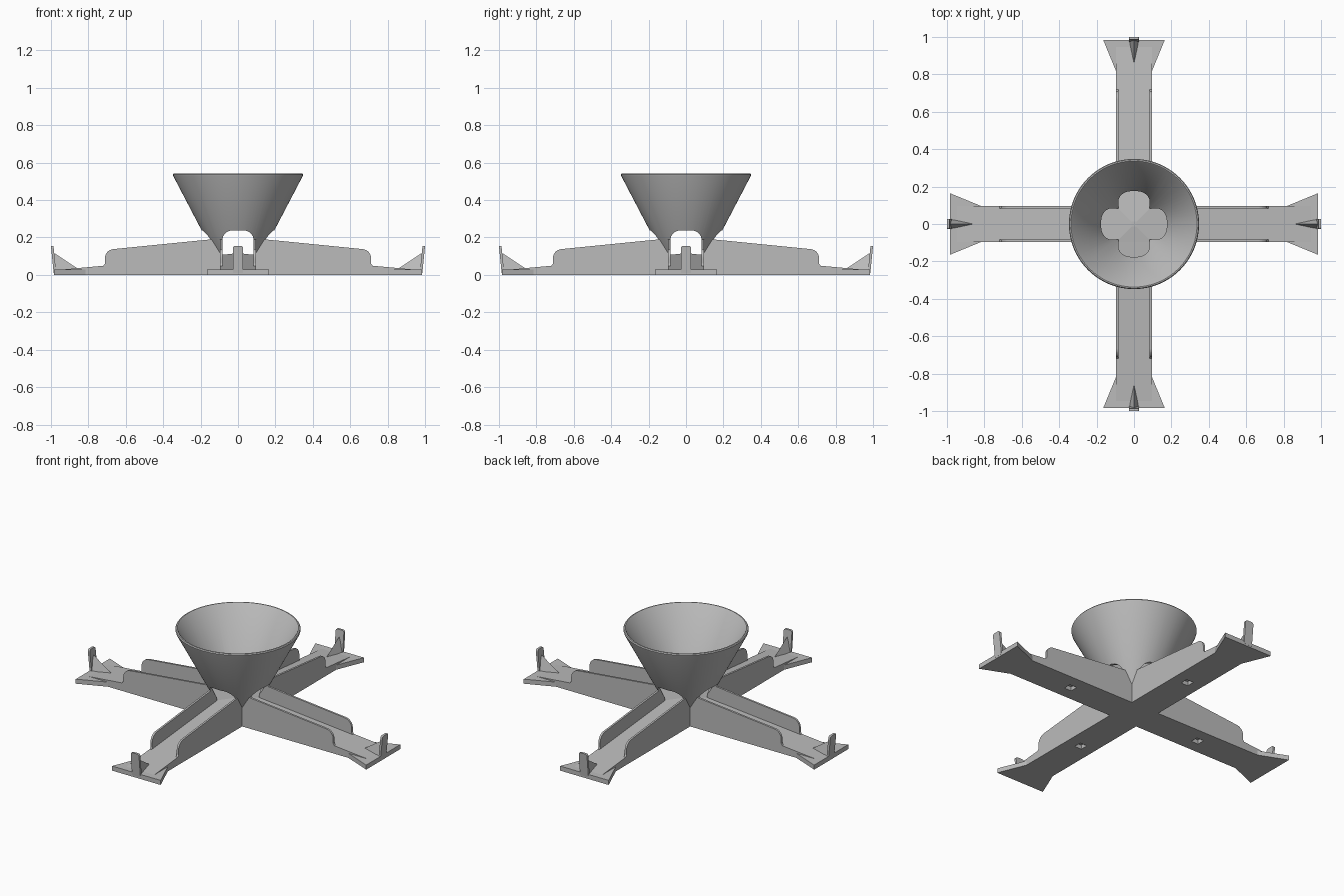
import bpy, bmesh, math
from mathutils import Matrix, Vector

cube = bpy.data.objects.get("Cube")
if cube:
    bpy.data.objects.remove(cube)

grey = bpy.data.materials.new("plain grey")
grey.use_nodes = True
COLOUR = (0.5, 0.5, 0.5, 1)
grey.diffuse_color = COLOUR
grey.node_tree.nodes["Principled BSDF"].inputs["Base Color"].default_value = COLOUR

HALF = 0.095      # half width of an arm
WALL = 0.012      # guide wall thickness
END = 0.985       # outer end of an arm


def floor_z(x):
    return 0.115 - 0.092 * x


def make(name, bm, turn=0, helper=False):
    bmesh.ops.recalc_face_normals(bm, faces=bm.faces)
    bm.transform(Matrix.Rotation(turn, 4, 'Z'))
    mesh = bpy.data.meshes.new(name)
    bm.to_mesh(mesh)
    bm.free()
    obj = bpy.data.objects.new(name, mesh)
    bpy.context.collection.objects.link(obj)
    mesh.materials.append(grey)
    obj.hide_render = helper
    if helper:
        obj.hide_set(True)
        obj.display_type = 'WIRE'
    return obj


def prism(points, shift):
    """Extrude a closed polygon along a vector."""
    bm = bmesh.new()
    face = bm.faces.new([bm.verts.new(p) for p in points])
    out = bmesh.ops.extrude_face_region(bm, geom=[face])
    verts = [v for v in out["geom"] if isinstance(v, bmesh.types.BMVert)]
    bmesh.ops.translate(bm, verts=verts, vec=Vector(shift))
    return bm


def hull(points):
    bm = bmesh.new()
    verts = [bm.verts.new(p) for p in points]
    bmesh.ops.convex_hull(bm, input=verts)
    return bm


def arc(cx, cz, r, start, stop, steps=8):
    angles = [math.radians(start + (stop - start) * i / steps) for i in range(steps + 1)]
    return [(cx + r * math.cos(a), cz + r * math.sin(a)) for a in angles]


def subtract(obj, cutter):
    mod = obj.modifiers.new("cut", 'BOOLEAN')
    mod.operation = 'DIFFERENCE'
    mod.solver = 'EXACT'
    mod.object = cutter


# Hub where the four sloping floors meet
hub = []
for h, z in ((HALF, 0), (HALF, floor_z(HALF)), (0.013, 0.115)):
    hub += [(sx * h, sy * h, z) for sx in (-1, 1) for sy in (-1, 1)]
make("hub", hull(hub))

# Funnel, turned from a profile
profile = [(0.117, 0.09), (0.346, 0.528), (0.348, 0.536), (0.344, 0.542),
           (0.337, 0.543), (0.331, 0.538), (0.101, 0.09)]
bm = bmesh.new()
SEG = 96
rings = []
for i in range(SEG):
    a = 2 * math.pi * i / SEG
    rings.append([bm.verts.new((r * math.cos(a), r * math.sin(a), z)) for r, z in profile])
for i in range(SEG):
    a, b = rings[i], rings[(i + 1) % SEG]
    for j in range(len(profile)):
        k = (j + 1) % len(profile)
        bm.faces.new((a[j], b[j], b[k], a[k]))
funnel = make("funnel", bm)

# Rounded archways through the funnel, one along each axis
inner = HALF - WALL
arch = [(-inner, 0.02), (inner, 0.02)]
arch += arc(inner - 0.05, 0.187, 0.05, 0, 90) + arc(0.05 - inner, 0.187, 0.05, 90, 180)
for i in range(2):
    cutter = make("arch_cutter", prism([(-0.5, y, z) for y, z in arch], (1, 0, 0)),
                  i * math.pi / 2, True)
    subtract(funnel, cutter)

# Guide wall outline, following the funnel at its inner end
wall = [(HALF, 0.02), (HALF, 0.115), (0.142, 0.19)]
wall += arc(0.662, 0.088, 0.05, 84, 0)
wall += [(0.712, 0.06), (0.722, floor_z(0.722) - 0.003), (0.722, 0.02)]

# Stop tab outline across the arm, with rounded top corners
tab = [(-0.028, 0.01), (0.028, 0.01)]
tab += arc(0.016, 0.143, 0.012, 0, 90, 4) + arc(-0.016, 0.143, 0.012, 90, 180, 4)

for i, side in enumerate(("left", "back", "right", "front")):
    turn = i * math.pi / 2

    # Sloping floor with a shallow square socket underneath
    section = [(HALF, 0), (END, 0), (END, floor_z(END)), (HALF, floor_z(HALF))]
    arm = make(side + "_arm", prism([(x, -HALF, z) for x, z in section], (0, 2 * HALF, 0)), turn)
    socket = [(0.46 + u, v, -0.02) for u, v in
              ((-0.024, -0.024), (0.024, -0.024), (0.024, 0.024), (-0.024, 0.024))]
    subtract(arm, make("socket_cutter", prism(socket, (0, 0, 0.045)), turn, True))

    # Pair of guide walls
    for y in (-HALF, HALF - WALL):
        make(side + "_guide_wall", prism([(x, y, z) for x, z in wall], (0, WALL, 0)), turn)

    # Flared foot plate
    foot = [(0.815, -HALF, 0), (END, -0.165, 0), (END, 0.165, 0), (0.815, HALF, 0)]
    make(side + "_foot", prism(foot, (0, 0, 0.028)), turn)

    # Leaning stop tab and its ridged brace
    lean = [(0.971 + 0.1 * z, y, z) for y, z in tab]
    make(side + "_stop_tab", prism(lean, (0.0135, 0, 0)), turn)
    brace = [(0.86, 0, floor_z(0.86)), (0.98, -0.027, 0.02), (0.98, 0.027, 0.02), (0.98, 0, 0.115),
             (0.9, 0, 0.015)]
    make(side + "_brace", hull(brace), turn)

# Smooth the turned funnel while keeping the rim and archways crisp
bpy.ops.object.select_all(action='DESELECT')
funnel.select_set(True)
bpy.context.view_layer.objects.active = funnel
bpy.ops.object.shade_smooth_by_angle(angle=math.radians(35))
